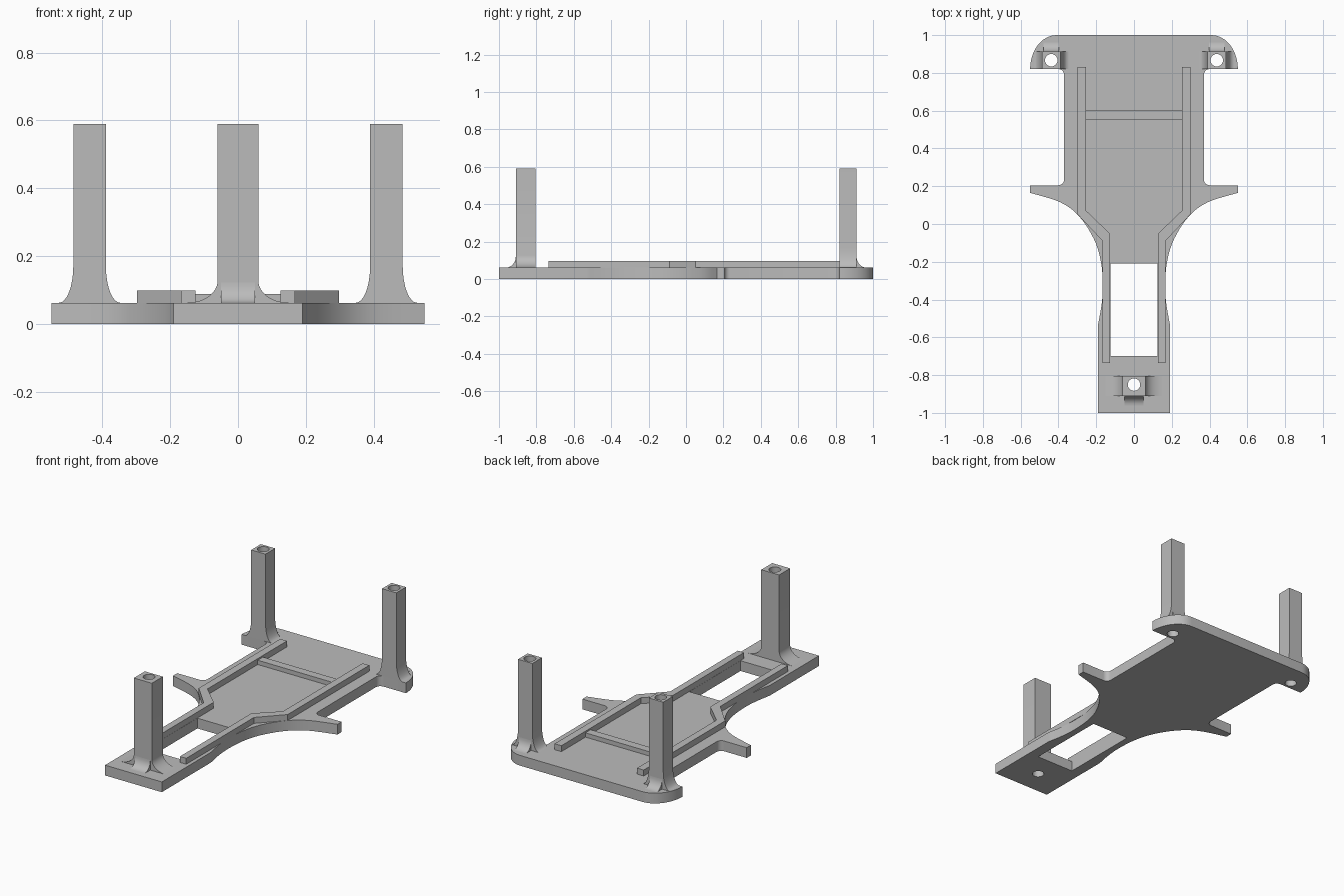
import bpy, bmesh
from math import sin, cos, pi, radians
from mathutils import Vector

cube = bpy.data.objects.get("Cube")
if cube:
    bpy.data.objects.remove(cube)

grey = bpy.data.materials.new("plain grey")
grey.use_nodes = True
colour = (0.5, 0.5, 0.5, 1)
grey.diffuse_color = colour
grey.node_tree.nodes["Principled BSDF"].inputs["Base Color"].default_value = colour

PLATE = 0.062   # plate thickness
TOP = 0.59      # post height


def prism(name, pts, place, lo, hi):
    """Extrude a 2D outline from lo to hi; place maps (u, v, depth) to xyz."""
    bm = bmesh.new()
    a = [bm.verts.new(place(u, v, lo)) for u, v in pts]
    b = [bm.verts.new(place(u, v, hi)) for u, v in pts]
    bm.faces.new(a)
    bm.faces.new(b)
    n = len(pts)
    for i in range(n):
        j = (i + 1) % n
        bm.faces.new((a[i], a[j], b[j], b[i]))
    bmesh.ops.recalc_face_normals(bm, faces=bm.faces)
    mesh = bpy.data.meshes.new(name)
    bm.to_mesh(mesh)
    bm.free()
    ob = bpy.data.objects.new(name, mesh)
    bpy.context.collection.objects.link(ob)
    mesh.materials.append(grey)
    return ob


def flat(u, v, d):
    return (u, v, d)


def arc(cx, cy, rx, ry, start, end, steps=8):
    angles = [radians(start + (end - start) * i / steps) for i in range(steps + 1)]
    return [(cx + rx * cos(t), cy + ry * sin(t)) for t in angles]


def smooth_path(pts, steps=5):
    """Catmull-Rom curve through the points."""
    p = [Vector(q) for q in [pts[0]] + pts + [pts[-1]]]
    out = []
    for i in range(1, len(p) - 2):
        a, b, c, d = p[i - 1:i + 3]
        for s in range(steps):
            t = s / steps
            q = 0.5 * (2 * b + (c - a) * t + (2 * a - 5 * b + 4 * c - d) * t * t
                       + (3 * b - a - 3 * c + d) * t ** 3)
            out.append(tuple(q))
    return out + [pts[-1]]


def select(ob):
    bpy.ops.object.select_all(action='DESELECT')
    ob.select_set(True)
    bpy.context.view_layer.objects.active = ob


def cut(ob, cutter):
    mod = ob.modifiers.new("cut", 'BOOLEAN')
    mod.operation = 'DIFFERENCE'
    mod.solver = 'EXACT'
    mod.object = cutter
    select(ob)
    bpy.ops.object.modifier_apply(modifier=mod.name)
    bpy.data.objects.remove(cutter)


def bore(ob, x, y):
    cut(ob, prism("bore_cutter", arc(x, y, 0.033, 0.033, 0, 345, 23), flat, -0.1, 1))


# Base plate: right half of the outline, then its mirror
half = [(0.19, -1)]
half += smooth_path([(0.19, -0.53), (0.172, -0.43), (0.165, -0.33), (0.175, -0.2),
                     (0.212, -0.08), (0.29, 0.04), (0.39, 0.115), (0.55, 0.165)])
half += [(0.55, 0.205)]
half += arc(0.40, 0.235, 0.03, 0.03, 270, 180, 6)
half += arc(0.40, 0.79, 0.03, 0.03, 180, 90, 6)
half += arc(0.41, 0.82, 0.14, 0.18, 0, 90, 12)
outline = half + [(-x, y) for x, y in reversed(half)]
plate = prism("base_plate", outline, flat, 0, PLATE)
opening = [(-0.125, -0.70), (0.125, -0.70), (0.125, -0.21), (-0.125, -0.21)]
cut(plate, prism("opening_cutter", opening, flat, -0.1, 0.2))

# Guide rails with a bend, one each side
rail = [(0.253, 0.83), (0.298, 0.83), (0.298, 0.05), (0.168, -0.088),
        (0.168, -0.735), (0.126, -0.735), (0.126, -0.052), (0.253, 0.07)]
for side, s in (("left", 1), ("right", -1)):
    prism(side + "_rail", [(s * x, y) for x, y in rail], flat, PLATE, 0.098)

# Cross bar between the rails
prism("cross_bar", [(-0.253, 0.55), (0.253, 0.55), (0.253, 0.60), (-0.253, 0.60)],
      flat, PLATE, 0.088)


def flare(w, h):
    """Concave foot curve, from its outer toe up to the post face."""
    return [(w * (1 - sin(t)), PLATE + h * (1 - cos(t)))
            for t in [pi / 2 * i / 8 for i in range(9)]]


def post(name, x, y0, y1, hw, foot_w, foot_h, toe_dir, toe_hw, hole_y):
    # Square post with flared feet on both sides
    right = [(hw + u, v) for u, v in flare(foot_w, foot_h)] + [(hw, TOP)]
    profile = right + [(-u, v) for u, v in reversed(right)]
    body = prism(name, profile, lambda u, v, d: (x + u, d, v), y0, y1)
    bore(body, x, hole_y)
    bore(plate, x, hole_y)
    # Narrow flared toe on the outer face
    face = y1 if toe_dir > 0 else y0
    toe = [(0, PLATE)] + flare(0.05, 0.06)
    prism(name + "_toe", toe, lambda u, v, d: (x + d, face + toe_dir * u, v),
          -toe_hw, toe_hw)


post("front_post", 0, -0.91, -0.805, 0.06, 0.09, 0.065, -1, 0.05, -0.85)
for side, s in (("left", 1), ("right", -1)):
    post("rear_post_" + side, s * 0.438, 0.82, 0.912, 0.048, 0.042, 0.11,
         1, 0.04, 0.867)

# Smooth the curved walls, keep the edges crisp
for ob in bpy.context.scene.objects:
    if ob.type == 'MESH':
        select(ob)
        bpy.ops.object.shade_smooth_by_angle(angle=radians(30))
